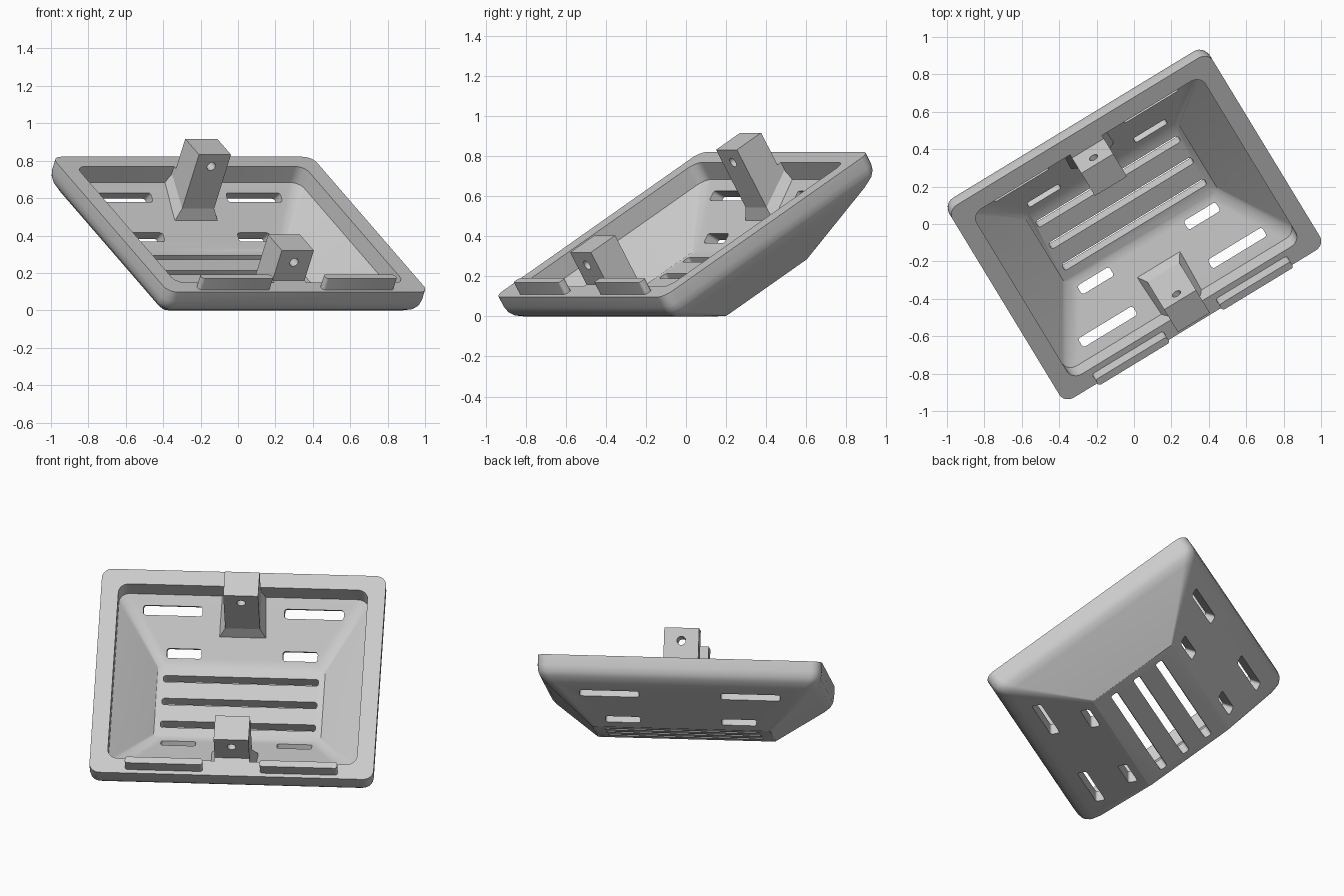
import bpy, bmesh, math
from mathutils import Matrix, Vector

if "Cube" in bpy.data.objects:
    bpy.data.objects.remove(bpy.data.objects["Cube"])

# Tilted frame of the tray: x = width, y = depth, z = out of the rim (rim top at 0)
TILT = math.radians(31)
FRAME = (Matrix.Translation((0.012, -0.02, 0.459))
         @ Matrix.Rotation(math.radians(31.3), 4, 'Z')
         @ Matrix.Rotation(TILT, 4, 'X'))

grey = bpy.data.materials.new("light_grey")
grey.use_nodes = True
colour = (0.6, 0.6, 0.6, 1)
grey.diffuse_color = colour
grey.node_tree.nodes["Principled BSDF"].inputs["Base Color"].default_value = colour


def finish(bm, name):
    bmesh.ops.recalc_face_normals(bm, faces=bm.faces)
    bm.transform(FRAME)
    mesh = bpy.data.meshes.new(name)
    bm.to_mesh(mesh)
    bm.free()
    mesh.materials.append(grey)
    obj = bpy.data.objects.new(name, mesh)
    bpy.context.collection.objects.link(obj)
    return obj


def activate(obj):
    bpy.ops.object.select_all(action='DESELECT')
    obj.select_set(True)
    bpy.context.view_layer.objects.active = obj


def smooth(obj):
    activate(obj)
    bpy.ops.object.shade_smooth_by_angle(angle=math.radians(28))


def cut(obj, cutter):
    mod = obj.modifiers.new("cut", 'BOOLEAN')
    mod.operation = 'DIFFERENCE'
    mod.solver = 'EXACT'
    mod.object = cutter
    activate(obj)
    bpy.ops.object.modifier_apply(modifier=mod.name)


def ring(bm, hx, hy, r, z, steps=6):
    """Rounded rectangle of vertices."""
    verts = []
    for i, (sx, sy) in enumerate(((1, 1), (-1, 1), (-1, -1), (1, -1))):
        for k in range(steps + 1):
            ang = math.pi / 2 * (i + k / steps)
            verts.append(bm.verts.new((sx * (hx - r) + r * math.cos(ang),
                                       sy * (hy - r) + r * math.sin(ang), z)))
    return verts


def loft(bm, rings):
    for a, b in zip(rings, rings[1:]):
        for i in range(len(a)):
            j = (i + 1) % len(a)
            bm.faces.new((a[i], a[j], b[j], b[i]))
    bm.faces.new(rings[0])
    bm.faces.new(rings[-1])


def rounded_box(bm, size, matrix, r=0.015):
    """Box with rounded upright edges."""
    sub = bmesh.new()
    hx, hy, hz = (s / 2 for s in size)
    loft(sub, [ring(sub, hx, hy, r, -hz, 4), ring(sub, hx, hy, r, hz, 4)])
    bmesh.ops.recalc_face_normals(sub, faces=sub.faces)
    sub.transform(matrix)
    tmp = bpy.data.meshes.new("tmp")
    sub.to_mesh(tmp)
    sub.free()
    bm.from_mesh(tmp)
    bpy.data.meshes.remove(tmp)


def prism(bm, profile):
    """Profile points are depth, height, half width."""
    left = [bm.verts.new((-h, y, z)) for y, z, h in profile]
    right = [bm.verts.new((h, y, z)) for y, z, h in profile]
    loft(bm, [left, right])


# Tray shell: outside from base up to rim, then inside down to the floor
RIM = Vector((0.815, 0.703))
BASE = Vector((0.51, 0.2815))
bm = bmesh.new()
rings = []
for z, f in ((-0.365, 1), (-0.1525, 0.15), (-0.122, 0.055), (-0.095, 0.015), (-0.06, 0), (0, 0)):
    size = RIM.lerp(BASE, f)
    rings.append(ring(bm, size.x, size.y, 0.06 - 0.045 * f, z))
for hx, hy, r, z in ((0.715, 0.603, 0.06, 0), (0.715, 0.603, 0.06, -0.1), (0.48, 0.25, 0.03, -0.3)):
    rings.append(ring(bm, hx, hy, r, z))
loft(bm, rings)
tray = finish(bm, "tray")

# Drain slots through the floor and the sloping front and back walls
bm = bmesh.new()
for k in (-1, 0, 1):
    rounded_box(bm, (0.89, 0.045, 0.3), Matrix.Translation((0, 0.157 * k, -0.33)))
for side in (-1, 1):
    for end in (-1, 1):
        for x, y, z, length in ((0.333, 0.327, -0.294, 0.2), (0.405, 0.536, -0.168, 0.34)):
            place = (Matrix.Translation((end * x, side * y, z))
                     @ Matrix.Rotation(side * TILT, 4, 'X'))
            rounded_box(bm, (length, 0.055, 0.16), place)
slots = finish(bm, "slot_cutter")
cut(tray, slots)
bpy.data.objects.remove(slots)
smooth(tray)

# Mounting brackets with a flared foot and a screw hole
W = 0.1
for side, label in ((-1, "front"), (1, "back")):
    bm = bmesh.new()
    prism(bm, [(side * y, z, W) for y, z in ((0.415, 0.186), (0.58, 0.186), (0.58, 0),
                                             (0.62, 0), (0.62, -0.13), (0.415, -0.23))])
    bracket = finish(bm, label + "_bracket")
    bm = bmesh.new()
    bmesh.ops.create_cone(bm, cap_ends=True, segments=24, radius1=0.025, radius2=0.025, depth=0.5,
                          matrix=Matrix.Translation((0, side * 0.5, 0.112))
                          @ Matrix.Rotation(math.pi / 2, 4, 'X'))
    hole = finish(bm, "hole_cutter")
    cut(bracket, hole)
    bpy.data.objects.remove(hole)
    smooth(bracket)
    bm = bmesh.new()
    prism(bm, [(side * y, z, h) for y, z, h in ((0.395, -0.23, W + 0.04), (0.415, -0.15, W),
                                                (0.6, -0.045, W), (0.61, -0.13, W + 0.04))])
    finish(bm, label + "_bracket_foot")

# Retaining bars on the front rim
for end, label in ((-1, "right"), (1, "left")):
    bm = bmesh.new()
    rounded_box(bm, (0.445, 0.042, 0.08), Matrix.Translation((end * 0.387, -0.658, 0.03)))
    smooth(finish(bm, label + "_retaining_bar"))
